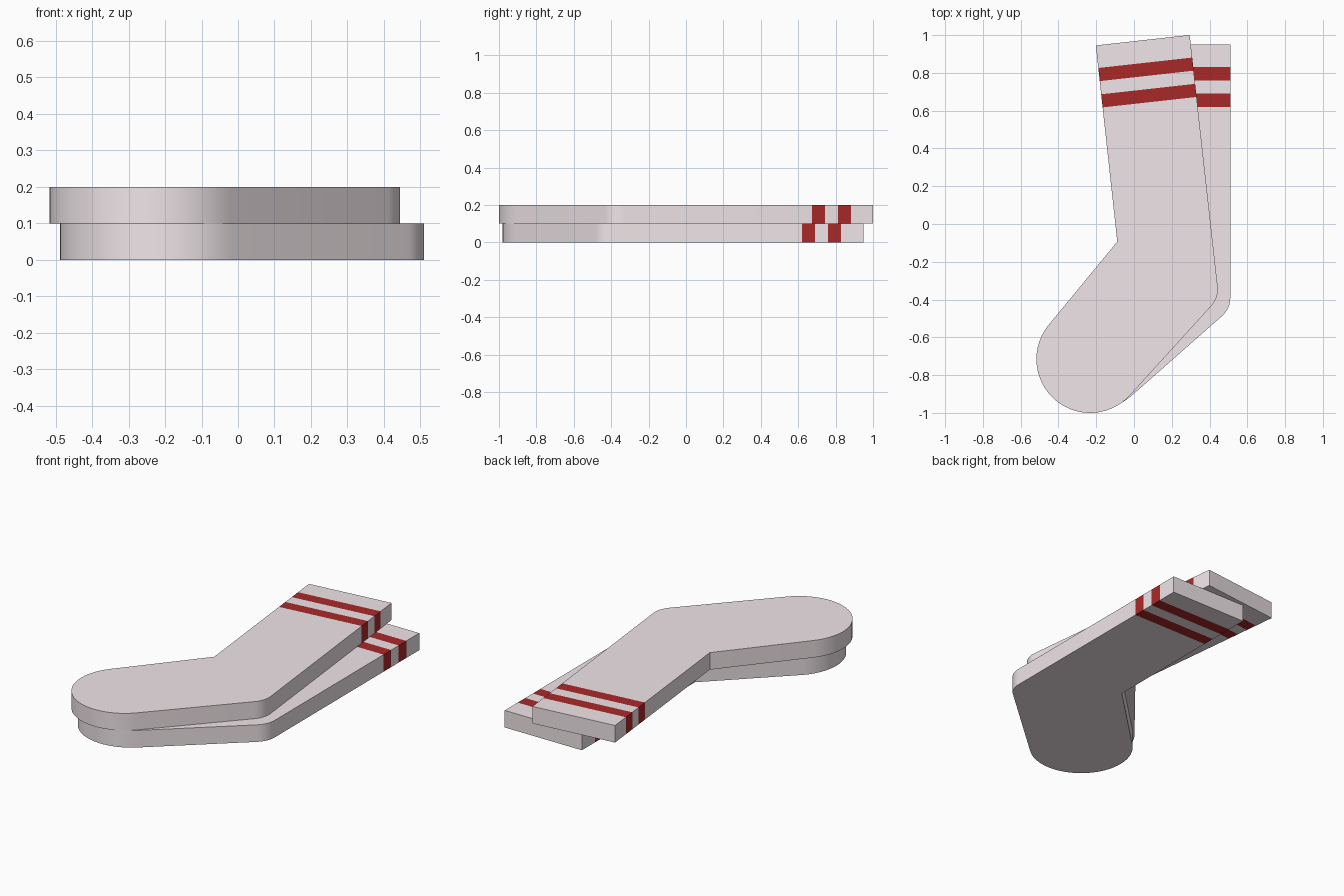
import bpy, bmesh
from math import cos, sin, radians

if "Cube" in bpy.data.objects:
    bpy.data.objects.remove(bpy.data.objects["Cube"])

THICK = 0.1
STRIPES = [(0.62, 0.69), (0.76, 0.83)]


def material(name, color):
    mat = bpy.data.materials.new(name)
    mat.diffuse_color = (*color, 1)
    mat.use_nodes = True
    mat.node_tree.nodes["Principled BSDF"].inputs["Base Color"].default_value = mat.diffuse_color
    return mat


def arc(cx, cy, r, a0, a1, n):
    angles = [radians(a0 + (a1 - a0) * i / n) for i in range(n + 1)]
    return [(cx + r * cos(a), cy + r * sin(a)) for a in angles]


cotton = material("cotton", (0.87, 0.79, 0.81))
red = material("red_stripe", (0.40, 0.022, 0.022))

# Sock outline: cuff, rounded heel, round toe, ankle bend
outline = [(0.01, 0.95), (0.51, 0.95)]
outline += arc(0.38, -0.39, 0.13, 0, -48.4, 8)
outline += arc(-0.203, -0.697, 0.285, -48.4, -224, 28)
outline += [(0.008, -0.095)]


def make_sock(name, location, turn):
    bm = bmesh.new()
    base = bm.faces.new([bm.verts.new((x, y, 0)) for x, y in outline])
    top = bmesh.ops.extrude_face_region(bm, geom=[base], use_keep_orig=True)["geom"]
    bmesh.ops.translate(bm, vec=(0, 0, THICK),
                        verts=[g for g in top if isinstance(g, bmesh.types.BMVert)])
    # Stripes: cut across the leg, then colour the bands
    for y in (edge for band in STRIPES for edge in band):
        bmesh.ops.bisect_plane(bm, geom=bm.verts[:] + bm.edges[:] + bm.faces[:],
                               plane_co=(0, y, 0), plane_no=(0, 1, 0))
    bmesh.ops.recalc_face_normals(bm, faces=bm.faces[:])
    for f in bm.faces:
        y = f.calc_center_bounds().y
        on_leg = all(v.co.y > 0.6 for v in f.verts)
        f.material_index = int(on_leg and any(a < y < b for a, b in STRIPES))
    mesh = bpy.data.meshes.new(name)
    bm.to_mesh(mesh)
    bm.free()
    mesh.materials.append(cotton)
    mesh.materials.append(red)
    sock = bpy.data.objects.new(name, mesh)
    bpy.context.collection.objects.link(sock)
    sock.location = location
    sock.rotation_euler.z = radians(turn)
    bpy.ops.object.select_all(action='DESELECT')
    sock.select_set(True)
    bpy.context.view_layer.objects.active = sock
    bpy.ops.object.shade_smooth_by_angle(angle=radians(30))


# Lower sock lies straight, upper sock is turned on top of it
make_sock("lower_sock", (0, 0, 0), 0)
make_sock("upper_sock", (-0.107, 0, THICK), 6.34)
